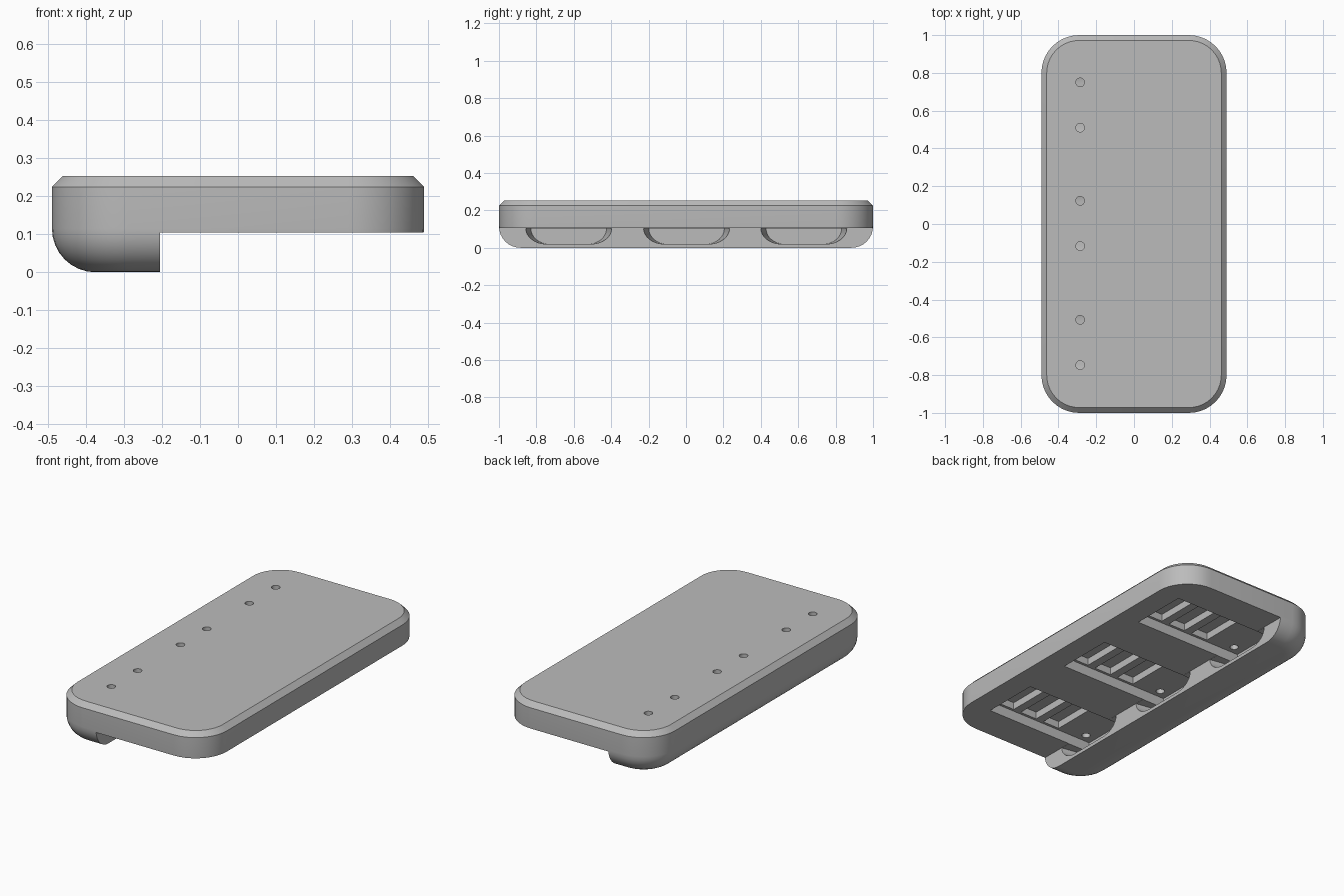
import bpy, bmesh
from math import sin, cos, pi

cube = bpy.data.objects.get("Cube")
if cube:
    bpy.data.objects.remove(cube, do_unlink=True)

HALF_X, HALF_Y, TOP = 0.49, 1.0, 0.253
CORNER, FILLET, CHAMFER = 0.2, 0.115, 0.028
LIP_X, SLAB_Z = -0.205, 0.105

grey = bpy.data.materials.new("plain_grey")
grey.use_nodes = True
grey.diffuse_color = (0.5, 0.5, 0.5, 1)
grey.node_tree.nodes["Principled BSDF"].inputs["Base Color"].default_value = grey.diffuse_color


def loft(name, rings):
    """Closed solid through a stack of matching point rings."""
    bm = bmesh.new()
    loops = [[bm.verts.new(p) for p in ring] for ring in rings]
    n = len(loops[0])
    for a, b in zip(loops, loops[1:]):
        for i in range(n):
            j = (i + 1) % n
            bm.faces.new((a[i], a[j], b[j], b[i]))
    bm.faces.new(loops[0])
    bm.faces.new(loops[-1])
    bmesh.ops.recalc_face_normals(bm, faces=bm.faces)
    mesh = bpy.data.meshes.new(name)
    bm.to_mesh(mesh)
    bm.free()
    mesh.materials.append(grey)
    obj = bpy.data.objects.new(name, mesh)
    bpy.context.collection.objects.link(obj)
    return obj


def outline(inset, z, steps=10):
    """Rounded rectangle, moved inward by inset."""
    r = CORNER - inset
    ring = []
    for k, (sx, sy) in enumerate(((1, 1), (-1, 1), (-1, -1), (1, -1))):
        for i in range(steps + 1):
            a = (k + i / steps) * pi / 2
            ring.append((sx * (HALF_X - CORNER) + r * cos(a),
                         sy * (HALF_Y - CORNER) + r * sin(a), z))
    return ring


def box(name, x0, x1, y0, y1, z0, z1):
    return loft(name, [[(x0, y0, z), (x1, y0, z), (x1, y1, z), (x0, y1, z)]
                       for z in (z0, z1)])


def cut(target, cutter):
    cutter.hide_render = True
    mod = target.modifiers.new("cut", 'BOOLEAN')
    mod.operation, mod.solver, mod.object = 'DIFFERENCE', 'EXACT', cutter
    bpy.context.view_layer.objects.active = target
    bpy.ops.object.modifier_apply(modifier=mod.name)
    bpy.data.objects.remove(cutter, do_unlink=True)


def scoop_ring(x, yc, scale):
    """Half-rounded trough section across the lip."""
    half, flat, top, floor = 0.23 * scale, 0.12 * scale, SLAB_Z - 0.001, 0.02
    right = [(flat + (half - flat) * cos(a), top - (top - floor) * sin(a))
             for a in (i * pi / 16 for i in range(9))]
    pts = right + [(-y, z) for y, z in reversed(right)]
    return [(x, yc + y, z) for y, z in pts]


# Body: filleted underside, straight wall, chamfered top
arcs = [i * pi / 16 for i in range(9)]
rings = [outline(FILLET * (1 - sin(a)), FILLET * (1 - cos(a))) for a in arcs]
rings += [outline(0, TOP - CHAMFER), outline(CHAMFER, TOP)]
body = loft("mounting_plate", rings)

# Three bays: pocket, ladder slots, lip scoop and two screw holes each
for yc in (-0.627, 0.003, 0.63):
    cut(body, loft("scoop_cutter", [scoop_ring(-0.15, yc, 1), scoop_ring(LIP_X, yc, 1),
                                    scoop_ring(-0.36, yc, 0.88)]))
    cut(body, box("pocket_cutter", -0.35, 0.355, yc - 0.17, yc + 0.17, 0.07, 0.163))
    for x in (0.2, 0.04, -0.12):
        cut(body, box("slot_cutter", x, x + 0.11, yc - 0.155, yc + 0.155, 0.15, 0.205))
    for dy in (-0.12, 0.12):
        circle = [(0.023 * cos(i * pi / 12), 0.023 * sin(i * pi / 12)) for i in range(24)]
        cut(body, loft("hole_cutter", [[(-0.285 + x, yc + dy + y, z) for x, y in circle]
                                       for z in (0.12, 0.3)]))

# Underside step that leaves the lip along one long side
cut(body, box("step_cutter", LIP_X, 1, -1.5, 1.5, -0.5, SLAB_Z))

# Smooth curved walls, sharp edges
bpy.ops.object.select_all(action='DESELECT')
body.select_set(True)
bpy.context.view_layer.objects.active = body
bpy.ops.object.shade_smooth_by_angle(angle=0.5)
